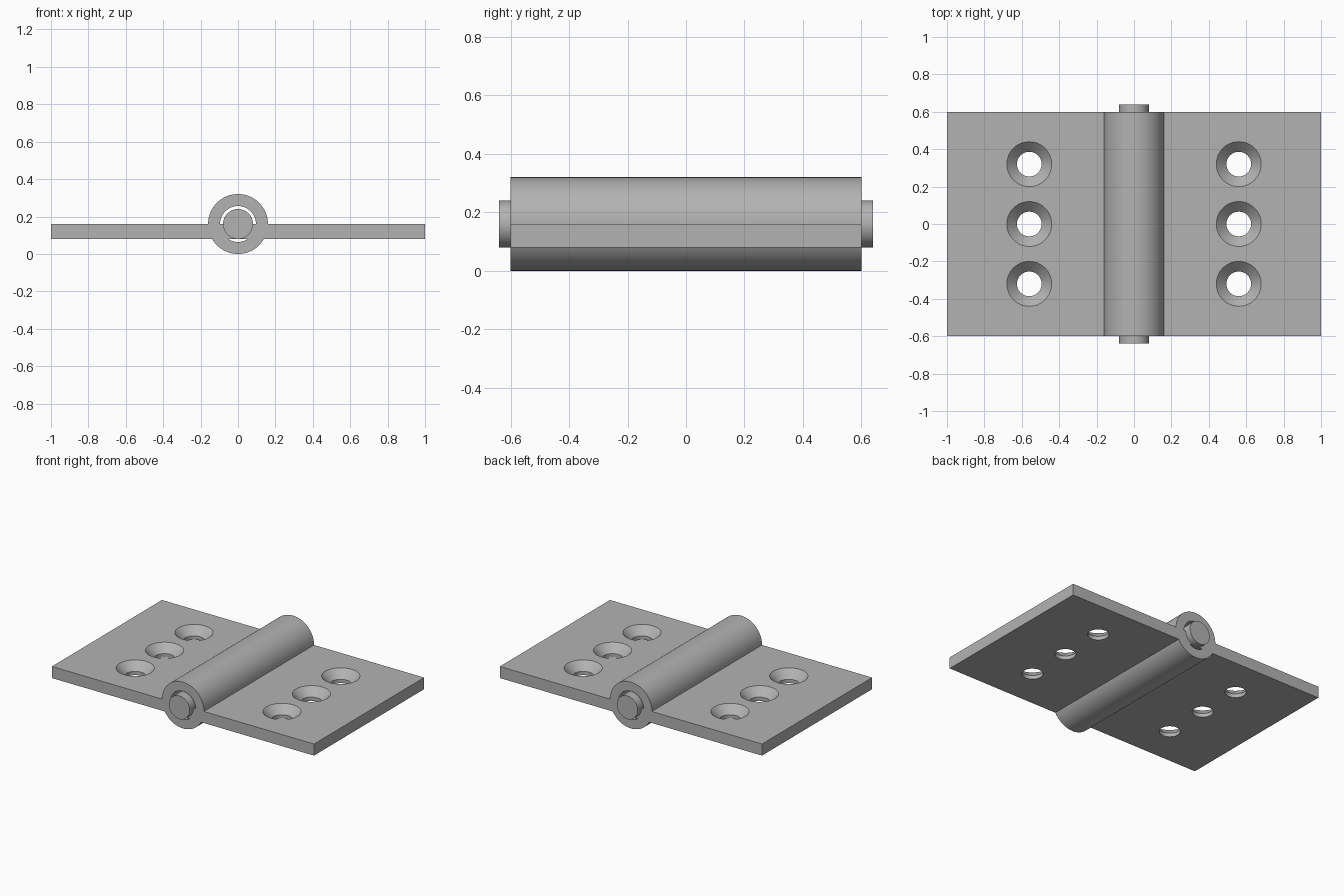
import bpy, bmesh, math
from mathutils import Vector, Matrix

cube = bpy.data.objects.get("Cube")
if cube:
    bpy.data.objects.remove(cube, do_unlink=True)

# Main sizes
AXIS_Z = 0.16
BARREL_R, BORE_R, PIN_R = 0.16, 0.096, 0.08
LEAF_TOP, LEAF_BOTTOM, LEAF_END = 0.16, 0.08, 1.0
HALF_WIDTH, PIN_HALF = 0.6, 0.64
HOLE_X, HOLE_PITCH = 0.56, 0.32
SINK_R, HOLE_R, SINK_DEPTH = 0.12, 0.066, 0.054

steel = bpy.data.materials.new("plain_steel")
steel.use_nodes = True
GREY = (0.45, 0.45, 0.45, 1)
steel.diffuse_color = GREY
steel.node_tree.nodes["Principled BSDF"].inputs["Base Color"].default_value = GREY


def new_object(name, bm):
    bmesh.ops.recalc_face_normals(bm, faces=bm.faces)
    mesh = bpy.data.meshes.new(name)
    bm.to_mesh(mesh)
    bm.free()
    mesh.materials.append(steel)
    obj = bpy.data.objects.new(name, mesh)
    bpy.context.collection.objects.link(obj)
    return obj


def arc(radius, start, end, steps):
    """Points (x, z) around the barrel axis, angles in radians."""
    angles = [start + (end - start) * i / steps for i in range(steps + 1)]
    return [(radius * math.cos(a), AXIS_Z + radius * math.sin(a)) for a in angles]


def extrude_profile(name, loops, half):
    """Fill outline and inner loops in the xz plane, then extrude along y."""
    bm = bmesh.new()
    edges = []
    for loop in loops:
        verts = [bm.verts.new((x, -half, z)) for x, z in loop]
        edges += [bm.edges.new((v, verts[i - 1])) for i, v in enumerate(verts)]
    bmesh.ops.triangle_fill(bm, edges=edges, use_beauty=True)
    out = bmesh.ops.extrude_face_region(bm, geom=bm.faces[:])
    moved = [g for g in out["geom"] if isinstance(g, bmesh.types.BMVert)]
    bmesh.ops.translate(bm, verts=moved, vec=(0, 2 * half, 0))
    return new_object(name, bm)


def smooth(obj):
    bpy.ops.object.select_all(action="DESELECT")
    obj.select_set(True)
    bpy.context.view_layer.objects.active = obj
    bpy.ops.object.shade_smooth_by_angle(angle=math.radians(25))


# Body: both leaves and the barrel in one profile, with the bore left open
# above and below the leaf thickness
dip = math.asin((AXIS_Z - LEAF_BOTTOM) / BARREL_R)
bore_dip = math.asin((AXIS_Z - LEAF_BOTTOM) / BORE_R)
outline = ([(LEAF_END, LEAF_BOTTOM), (LEAF_END, LEAF_TOP)]
           + arc(BARREL_R, 0, math.pi, 48)
           + [(-LEAF_END, LEAF_TOP), (-LEAF_END, LEAF_BOTTOM)]
           + arc(BARREL_R, math.pi + dip, 2 * math.pi - dip, 36))
upper_gap = arc(BORE_R, 0, math.pi, 36)
lower_gap = arc(BORE_R, math.pi + bore_dip, 2 * math.pi - bore_dip, 16)
body = extrude_profile("hinge_leaves_and_barrel", [outline, upper_gap, lower_gap], HALF_WIDTH)

# Countersunk screw holes: one spun cutter profile repeated in two rows of three
cut = bmesh.new()
over = 0.02
profile = [(0, LEAF_BOTTOM - over), (HOLE_R, LEAF_BOTTOM - over),
           (HOLE_R, LEAF_TOP - SINK_DEPTH), (SINK_R, LEAF_TOP),
           (SINK_R, LEAF_TOP + over), (0, LEAF_TOP + over)]
for side in (-1, 1):
    for row in (-1, 0, 1):
        centre = Vector((side * HOLE_X, row * HOLE_PITCH, 0))
        verts = [cut.verts.new(centre + Vector((r, 0, z))) for r, z in profile]
        edges = [cut.edges.new(pair) for pair in zip(verts, verts[1:])]
        bmesh.ops.spin(cut, geom=verts + edges, cent=centre, axis=(0, 0, 1),
                       angle=2 * math.pi, steps=48)
bmesh.ops.remove_doubles(cut, verts=cut.verts, dist=0.0001)
cutter = new_object("hole_cutter", cut)
cutter.hide_render = True

mod = body.modifiers.new("screw_holes", "BOOLEAN")
mod.operation, mod.solver, mod.object = "DIFFERENCE", "EXACT", cutter
bpy.context.view_layer.objects.active = body
bpy.ops.object.modifier_apply(modifier=mod.name)
bpy.data.objects.remove(cutter, do_unlink=True)
smooth(body)

# Pin through the barrel, standing proud at both ends
bm = bmesh.new()
bmesh.ops.create_cone(bm, cap_ends=True, segments=48, radius1=PIN_R, radius2=PIN_R,
                      depth=2 * PIN_HALF,
                      matrix=Matrix.Translation((0, 0, AXIS_Z)) @ Matrix.Rotation(math.pi / 2, 4, "X"))
smooth(new_object("hinge_pin", bm))
